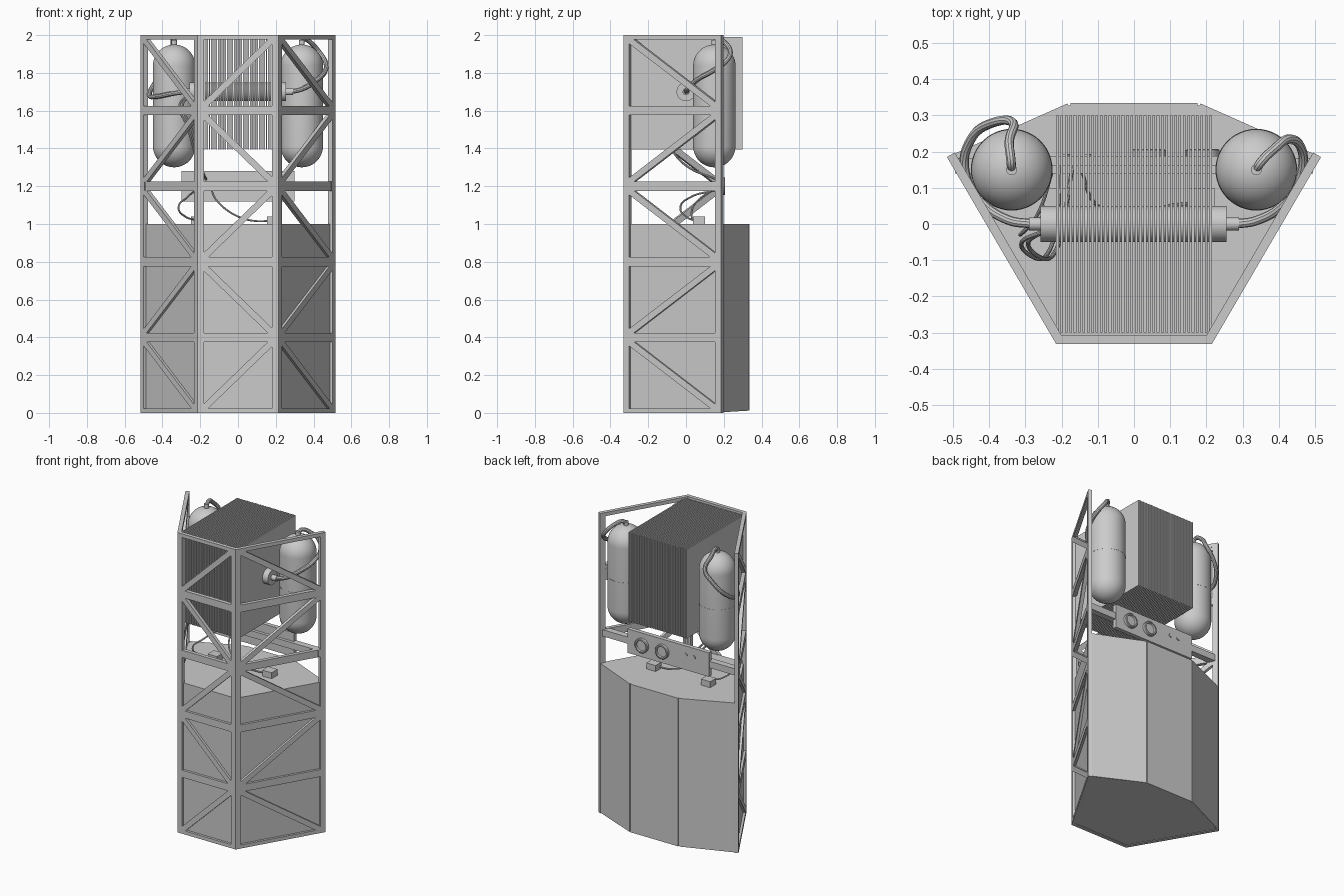
import bpy, bmesh, math
from mathutils import Matrix, Vector

if "Cube" in bpy.data.objects:
    bpy.data.objects.remove(bpy.data.objects["Cube"])

grey = bpy.data.materials.new("light_grey")
grey.diffuse_color = (0.6, 0.6, 0.6, 1)
grey.use_nodes = True
grey.node_tree.nodes["Principled BSDF"].inputs["Base Color"].default_value = grey.diffuse_color


def finish(name, bm, smooth=False):
    bmesh.ops.recalc_face_normals(bm, faces=bm.faces)
    me = bpy.data.meshes.new(name)
    bm.to_mesh(me)
    bm.free()
    me.materials.append(grey)
    ob = bpy.data.objects.new(name, me)
    bpy.context.collection.objects.link(ob)
    if smooth:
        shade(ob)
    return ob


def shade(ob):
    bpy.ops.object.select_all(action='DESELECT')
    ob.select_set(True)
    bpy.context.view_layer.objects.active = ob
    bpy.ops.object.shade_smooth_by_angle(angle=math.radians(35))


def prism(bm, pts, offset):
    """Solid from a 3D polygon pushed along offset."""
    a = [bm.verts.new(p) for p in pts]
    b = [bm.verts.new(Vector(p) + Vector(offset)) for p in pts]
    bm.faces.new(a)
    bm.faces.new(b[::-1])
    for i in range(len(a)):
        j = (i + 1) % len(a)
        bm.faces.new((a[i], b[i], b[j], a[j]))


def box(bm, x0, x1, y0, y1, z0, z1):
    prism(bm, [(x0, y0, z0), (x1, y0, z0), (x1, y1, z0), (x0, y1, z0)], (0, 0, z1 - z0))


def lathe(name, profile, matrix, steps=40):
    """Revolve (radius, height) points about z, then place with matrix."""
    bm = bmesh.new()
    vs = [bm.verts.new((r, 0, h)) for r, h in profile]
    es = [bm.edges.new(p) for p in zip(vs, vs[1:])]
    bmesh.ops.spin(bm, geom=vs + es, cent=(0, 0, 0), axis=(0, 0, 1),
                   angle=2 * math.pi, steps=steps, use_duplicate=False)
    bmesh.ops.remove_doubles(bm, verts=bm.verts, dist=1e-5)
    bmesh.ops.transform(bm, matrix=matrix, verts=bm.verts)
    return finish(name, bm, True)


def hose(name, pts, r):
    cu = bpy.data.curves.new(name, 'CURVE')
    cu.dimensions = '3D'
    cu.bevel_depth, cu.bevel_resolution, cu.resolution_u = r, 3, 8
    cu.use_fill_caps = True
    sp = cu.splines.new('BEZIER')
    sp.bezier_points.add(len(pts) - 1)
    for bp, p in zip(sp.bezier_points, pts):
        bp.co = p
        bp.handle_left_type = bp.handle_right_type = 'AUTO'
    cu.materials.append(grey)
    ob = bpy.data.objects.new(name, cu)
    bpy.context.collection.objects.link(ob)
    bpy.ops.object.select_all(action='DESELECT')
    ob.select_set(True)
    bpy.context.view_layer.objects.active = ob
    bpy.ops.object.convert(target='MESH')
    shade(bpy.context.view_layer.objects.active)


# Truss frame: three flat lattice panels
def truss(name, a, b, falling_top):
    a, b = Vector((*a, 0)), Vector((*b, 0))
    L = (b - a).length
    u = (b - a) / L
    n = Vector((-u.y, u.x, 0)) * 0.025          # inward thickness
    bm = bmesh.new()

    def bar(pts, k=1.0):
        prism(bm, [a + u * s + Vector((0, 0, z)) for s, z in pts], n * k)
    w = 0.035
    for s in (0, L - w):
        bar([(s, 0), (s + w, 0), (s + w, 2), (s, 2)])
    for i in range(6):
        z0, z1 = max(0, i * 0.4 - 0.024), min(2, i * 0.4 + 0.024)
        bar([(w, z0), (L - w, z0), (L - w, z1), (w, z1)])
    for i in range(5):
        lo, hi = i * 0.4 + 0.022, i * 0.4 + 0.378
        if (i % 2 == 0) == falling_top:
            lo, hi = hi, lo
        p, q = Vector((w - 0.004, lo)), Vector((L - w + 0.004, hi))
        d = (q - p).normalized()
        o = Vector((-d.y, d.x)) * 0.017
        bar([p - o, q - o, q + o, p + o], 0.9)
    finish(name, bm)


FL, FR, BL, BR = (-0.215, -0.332), (0.215, -0.332), (-0.517, 0.185), (0.517, 0.185)
truss("left_truss", BL, FL, True)
truss("front_truss", FL, FR, False)
truss("right_truss", FR, BR, True)
bm = bmesh.new()
box(bm, -0.495, 0.495, 0.14, 0.183, 1.178, 1.222)
finish("back_rail", bm)

# Lower cabinet, with the bottom lifted slightly at the back
bm = bmesh.new()
plan = [(-0.206, -0.316), (0.206, -0.316), (0.5, 0.185), (0.18, 0.328), (-0.18, 0.328), (-0.5, 0.185)]
prism(bm, [(x, y, 0.012 if y > 0.3 else 0.003) for x, y in plan], (0, 0, 0.99))
for v in bm.verts:
    if v.co.z > 0.5:
        v.co.z = 1.0
finish("cabinet", bm)

# Three back cover plates with narrow seams between them
bm = bmesh.new()
back = [Vector((0.517, 0.185)), Vector((0.18, 0.335)), Vector((-0.18, 0.335)), Vector((-0.517, 0.185))]
for p, q in zip(back, back[1:]):
    d = (q - p).normalized() * 0.004
    p, q = p + d, q - d
    zs = [0.012 if t.y > 0.3 else 0.003 for t in (p, q)]
    inward = Vector((-d.y, d.x, 0)).normalized() * 0.007
    prism(bm, [(*p, zs[0]), (*q, zs[1]), (*q, 1.0), (*p, 1.0)], inward)
finish("back_covers", bm)

# Fin stack
bm = bmesh.new()
N = 36
for i in range(N):
    x = -0.2115 + 0.423 * i / (N - 1)
    box(bm, x - 0.0037, x + 0.0037, -0.3, 0.3, 1.395, 1.99)
finish("cooling_fins", bm)

# Core cylinder through the fins, with end fittings
lathe("core_cylinder",
      [(0, -0.29), (0.018, -0.29), (0.018, -0.258), (0.05, -0.258), (0.05, 0.255),
       (0.018, 0.255), (0.018, 0.29), (0, 0.29)],
      Matrix.Translation((0, 0, 1.7)) @ Matrix.Rotation(math.pi / 2, 4, 'Y'))

# Tanks with neck and welded seam
R, Z0, Z1 = 0.112, 1.412, 1.838
arc = [i * math.pi / 24 for i in range(13)]
prof = [(R * math.sin(t), Z0 - R * math.cos(t)) for t in arc]
prof += [(R, 1.606), (R + 0.001, 1.606), (R + 0.001, 1.614), (R, 1.614)]
prof += [(R * math.cos(t), Z1 + R * math.sin(t)) for t in arc]
prof[0], prof[-1] = (0, Z0 - R), (0, Z1 + R)
for side, x in (("left", -0.338), ("right", 0.338)):
    place = Matrix.Translation((x, 0.15, 0))
    lathe(side + "_tank", prof, place, 48)
    lathe(side + "_tank_neck", [(0, 1.94), (0.015, 1.94), (0.015, 1.975), (0, 1.975)], place, 20)

# Thick hoses from the core to the tank tops
hose("right_hose", [(0.28, 0, 1.7), (0.34, 0.01, 1.715), (0.42, 0.06, 1.765), (0.462, 0.14, 1.81),
                    (0.462, 0.21, 1.86), (0.43, 0.235, 1.91), (0.385, 0.205, 1.96),
                    (0.35, 0.17, 1.978), (0.338, 0.15, 1.96)], 0.013)
hose("left_hose", [(-0.28, 0, 1.7), (-0.35, 0.012, 1.69), (-0.43, 0.07, 1.675), (-0.468, 0.15, 1.68),
                   (-0.45, 0.235, 1.73), (-0.39, 0.28, 1.81), (-0.335, 0.28, 1.88),
                   (-0.345, 0.225, 1.955), (-0.34, 0.175, 1.982), (-0.338, 0.15, 1.96)], 0.013)

# Control panel with gauges and buttons
bm = bmesh.new()
box(bm, -0.3, 0.3, 0.16, 0.188, 1.12, 1.28)
finish("control_panel", bm)
facing_back = Matrix.Rotation(-math.pi / 2, 4, 'X')
for i, x in enumerate((0.04, 0.19)):
    lathe(f"gauge_{i + 1}",
          [(0, 0), (0.047, 0), (0.047, 0.018), (0.043, 0.021), (0.036, 0.021), (0.034, 0.01), (0, 0.01)],
          Matrix.Translation((x, 0.186, 1.2)) @ facing_back, 32)
for i, x in enumerate((-0.13, -0.19)):
    lathe(f"button_{i + 1}", [(0, 0), (0.012, 0), (0.012, 0.008), (0, 0.008)],
          Matrix.Translation((x, 0.186, 1.22)) @ facing_back, 20)

# Junction boxes on the cabinet
for side, x in (("left", -0.215), ("right", 0.188)):
    bm = bmesh.new()
    box(bm, x - 0.034, x + 0.034, 0.037, 0.1, 0.998, 1.04)
    finish(side + "_junction_box", bm)

# Thin cables
hose("box_cable_left", [(-0.22, 0.04, 1.02), (-0.28, 0.0, 1.04), (-0.315, -0.03, 1.085),
                        (-0.27, 0.02, 1.14), (-0.22, 0.165, 1.18)], 0.005)
hose("box_cable_right", [(0.188, 0.06, 1.02), (0.1, 0.05, 1.015), (0.0, 0.03, 1.04), (-0.1, 0.05, 1.11),
                         (-0.15, 0.165, 1.2)], 0.005)
for i, dx in enumerate((0, 0.018)):
    hose(f"core_cable_{i + 1}", [(-0.25, -0.02, 1.69), (-0.31 + dx, -0.05, 1.63), (-0.27 + dx, -0.095, 1.52),
                                 (-0.235 + dx, -0.075, 1.4), (-0.215 + dx, 0.0, 1.31),
                                 (-0.205 + dx * 2, 0.165, 1.235)], 0.006)
